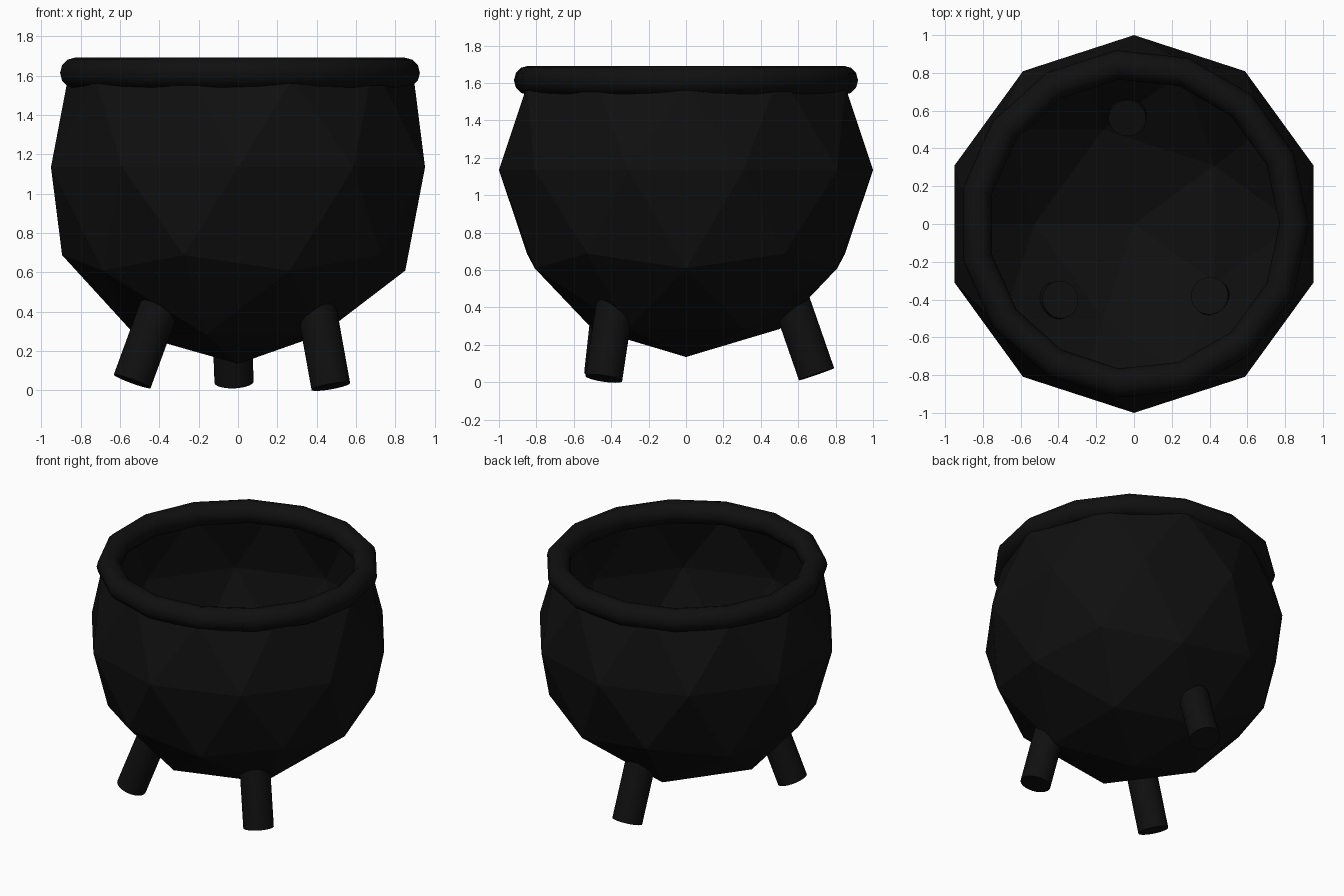
import bpy, bmesh, math
from mathutils import Vector

if "Cube" in bpy.data.objects:
    bpy.data.objects.remove(bpy.data.objects["Cube"])

iron = bpy.data.materials.new("black iron")
iron.diffuse_color = (0.005, 0.005, 0.005, 1)
iron.use_nodes = True
iron.node_tree.nodes["Principled BSDF"].inputs["Base Color"].default_value = iron.diffuse_color


def finish(name, smooth=False):
    ob = bpy.context.object
    ob.name = name
    ob.data.materials.append(iron)
    if smooth:
        bpy.ops.object.shade_smooth_by_angle(angle=math.radians(40))
    return ob


# Faceted bowl: low-poly sphere with its top cap removed
CENTRE = 1.135
bpy.ops.mesh.primitive_ico_sphere_add(subdivisions=2, radius=1, location=(0, 0, CENTRE))
bowl = finish("bowl")
bm = bmesh.new()
bm.from_mesh(bowl.data)
bmesh.ops.delete(bm, geom=[v for v in bm.verts if v.co.z > 0.6], context='VERTS')
bm.to_mesh(bowl.data)
bm.free()

# Rolled rim
bpy.ops.mesh.primitive_torus_add(major_segments=15, minor_segments=12,
                                 major_radius=0.847, minor_radius=0.078,
                                 location=(0, 0, 1.614))
finish("rim", True)


# Splayed round legs, poking slightly through the bowl
def leg(name, foot, top, radius=0.1):
    foot, top = Vector(foot), Vector(top)
    axis = top - foot
    bpy.ops.mesh.primitive_cylinder_add(vertices=32, radius=radius, depth=axis.length,
                                        location=(foot + top) / 2,
                                        rotation=axis.to_track_quat('Z', 'Y').to_euler())
    finish(name, True)


leg("front_right_leg", (0.472, -0.44, 0.02), (0.40, -0.38, 0.42))
leg("front_left_leg", (-0.538, -0.445, 0.046), (-0.39, -0.40, 0.45))
leg("back_leg", (-0.02, 0.698, 0.043), (-0.035, 0.56, 0.44))
